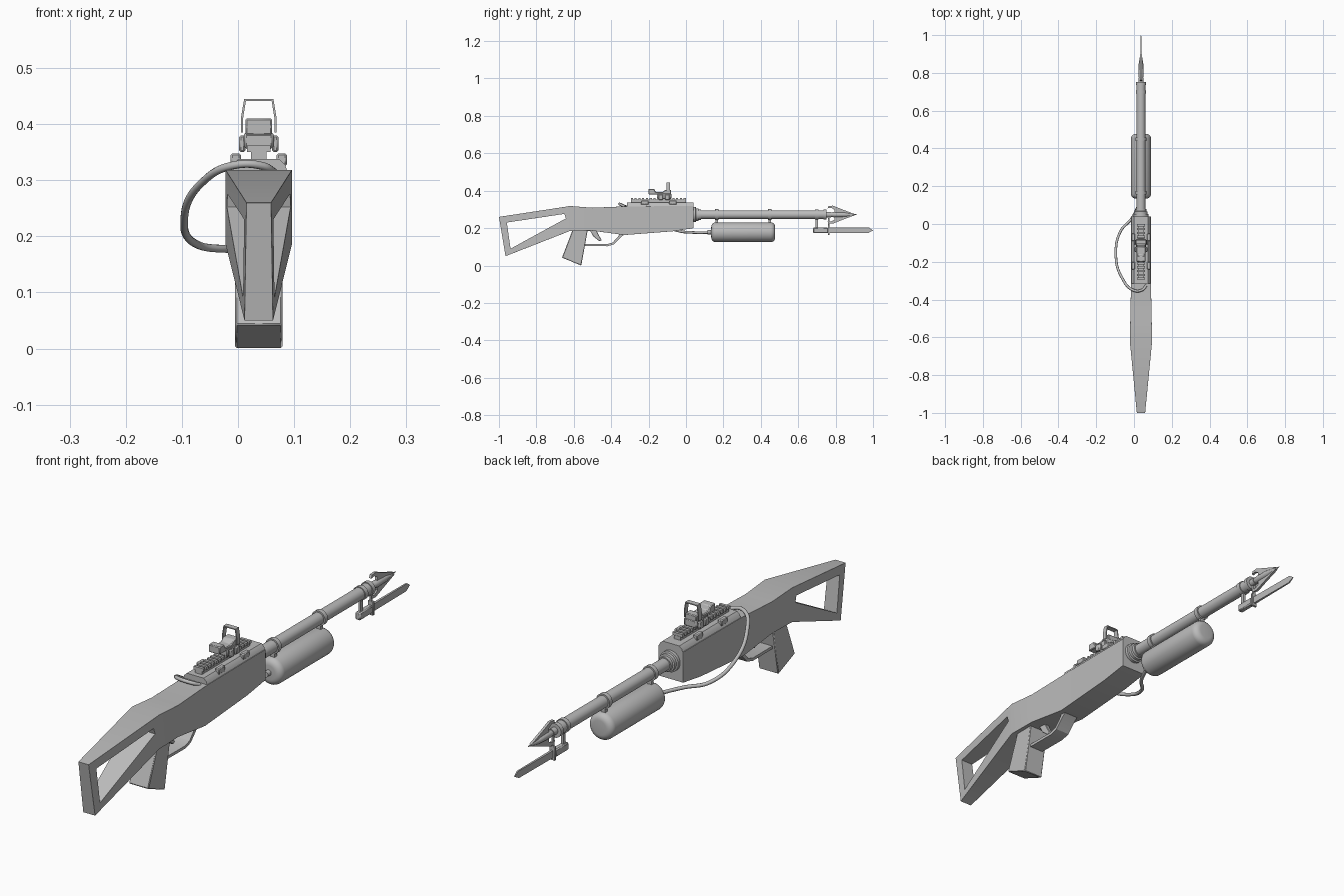
import bpy, bmesh, math
from mathutils import Vector

cube = bpy.data.objects.get("Cube")
if cube:
    bpy.data.objects.remove(cube)

CX = 0.037     # centre line of the gun
BORE = 0.272   # barrel height

grey = bpy.data.materials.new("plain_grey")
grey.use_nodes = True
grey.diffuse_color = (0.5, 0.5, 0.5, 1)
grey.node_tree.nodes["Principled BSDF"].inputs["Base Color"].default_value = (0.5, 0.5, 0.5, 1)


def finish(name, bm, bevel=0, segments=1):
    bmesh.ops.recalc_face_normals(bm, faces=bm.faces)
    mesh = bpy.data.meshes.new(name)
    bm.to_mesh(mesh)
    bm.free()
    mesh.materials.append(grey)
    obj = bpy.data.objects.new(name, mesh)
    bpy.context.collection.objects.link(obj)
    if bevel:
        mod = obj.modifiers.new("bevel", "BEVEL")
        mod.width, mod.segments = bevel, segments
        mod.limit_method, mod.angle_limit = "ANGLE", math.radians(35)
    bpy.ops.object.select_all(action="DESELECT")
    obj.select_set(True)
    bpy.context.view_layer.objects.active = obj
    bpy.ops.object.shade_smooth_by_angle(angle=math.radians(30))
    return obj


def slab(name, pts, half, faces=None, bevel=0, segments=1, cx=CX):
    """Side profile of (y, z) points given thickness across x; open rims are closed."""
    width = half if callable(half) else lambda y: half
    faces = faces or [range(len(pts))]
    bm = bmesh.new()
    sides = [[bm.verts.new((cx + s * width(y), y, z)) for y, z in pts] for s in (-1, 1)]
    for side in sides:
        for f in faces:
            bm.faces.new([side[i] for i in f])
    twin = dict(zip(sides[0], sides[1]))
    for e in [e for e in bm.edges if e.is_boundary and e.verts[0] in twin]:
        a, b = e.verts
        bm.faces.new((a, b, twin[b], twin[a]))
    return finish(name, bm, bevel, segments)


def box(name, x, y, z, bevel=0):
    """Block from (min, max) pairs, x measured from the centre line."""
    return slab(name, [(y[0], z[0]), (y[1], z[0]), (y[1], z[1]), (y[0], z[1])],
                (x[1] - x[0]) / 2, bevel=bevel, cx=CX + (x[0] + x[1]) / 2)


def lathe(name, profile, z=BORE, sides=32):
    """Round part about a line along y from (y, radius) points."""
    bm = bmesh.new()
    rings = []
    for y, r in profile:
        rings.append([bm.verts.new((CX + r * math.cos(2 * math.pi * i / sides), y,
                                    z + r * math.sin(2 * math.pi * i / sides)))
                      for i in range(sides)])
    for a, b in zip(rings, rings[1:]):
        for i in range(sides):
            j = (i + 1) % sides
            bm.faces.new((a[i], a[j], b[j], b[i]))
    bm.faces.new(rings[0])
    bm.faces.new(rings[-1])
    return finish(name, bm)


def tube(name, pts, radius):
    curve = bpy.data.curves.new(name, "CURVE")
    curve.dimensions = "3D"
    curve.bevel_depth, curve.bevel_resolution = radius, 3
    curve.resolution_u, curve.use_fill_caps = 10, True
    sp = curve.splines.new("BEZIER")
    sp.bezier_points.add(len(pts) - 1)
    for p, co in zip(sp.bezier_points, pts):
        p.co = Vector(co)
        p.handle_left_type = p.handle_right_type = "AUTO"
    curve.materials.append(grey)
    obj = bpy.data.objects.new(name, curve)
    bpy.context.collection.objects.link(obj)
    bpy.ops.object.select_all(action="DESELECT")
    obj.select_set(True)
    bpy.context.view_layer.objects.active = obj
    bpy.ops.object.convert(target="MESH")
    bpy.ops.object.shade_smooth_by_angle(angle=math.radians(50))


# Stock with its opening, running into the body
def body_half(y):
    if y < -0.62:
        return 0.022 + (y + 1) / 0.38 * 0.037
    return 0.059 - min(1, (y + 0.62) / 0.29) * 0.006


outer = [(-1, 0.26), (-0.62, 0.318), (-0.62, 0.185), (-0.965, 0.05)]
inner = [(-0.958, 0.23), (-0.65, 0.276), (-0.642, 0.252), (-0.938, 0.09)]
top = [(-0.5, 0.309), (-0.33, 0.316), (-0.07, 0.318), (0.04, 0.318)]
bottom = [(-0.5, 0.186), (-0.33, 0.163), (-0.07, 0.183), (0.04, 0.2)]
ring = [(i, (i + 1) % 4, 4 + (i + 1) % 4, 4 + i) for i in range(4)]
strip = [(1, 8, 12, 2)] + [(8 + i, 9 + i, 13 + i, 12 + i) for i in range(3)]
slab("stock_and_body", outer + inner + top + bottom, body_half, ring + strip, 0.007, 2)

# Grip, trigger and guard
slab("grip", [(-0.595, 0.22), (-0.663, 0.042), (-0.56, 0), (-0.52, 0.22)], 0.042, bevel=0.003)
slab("trigger", [(-0.515, 0.19), (-0.48, 0.19), (-0.468, 0.165), (-0.45, 0.135),
                 (-0.463, 0.13), (-0.495, 0.155)], 0.009, bevel=0.002)
guard_out = [(-0.55, 0.104), (-0.42, 0.103), (-0.385, 0.113), (-0.35, 0.15), (-0.325, 0.17)]
guard_in = [(-0.55, 0.115), (-0.422, 0.114), (-0.392, 0.123), (-0.362, 0.157), (-0.35, 0.18)]
slab("trigger_guard", guard_out + guard_in, 0.03,
     [(i, i + 1, i + 6, i + 5) for i in range(4)])

# Chamfered receiver cover
bm = bmesh.new()
section = [(-0.053, 0.31), (-0.047, 0.328), (-0.036, 0.338),
           (0.036, 0.338), (0.047, 0.328), (0.053, 0.31)]
face = bm.faces.new([bm.verts.new((CX + x, -0.315, z)) for x, z in section])
ext = bmesh.ops.extrude_face_region(bm, geom=[face], use_keep_orig=True)
bmesh.ops.translate(bm, vec=(0, 0.355, 0),
                    verts=[v for v in ext["geom"] if isinstance(v, bmesh.types.BMVert)])
finish("receiver_cover", bm)

# Side clips on the cover
for side in (-1, 1):
    for y in (-0.22, -0.07):
        x = sorted((side * 0.032, side * 0.05))
        box("cover_clip", x, (y - 0.02, y + 0.02), (0.325, 0.348), 0.003)

# Toothed rail
box("rail_base", (-0.014, 0.014), (-0.295, 0), (0.336, 0.352))
for i in range(15):
    y = -0.295 + i * 0.0202
    box("rail_tooth", (-0.021, 0.021), (y, y + 0.011), (0.35, 0.362))

# Reflex sight
box("sight_mount", (-0.026, 0.026), (-0.155, -0.078), (0.356, 0.386), 0.004)
for side in (-1, 1):
    for y in (-0.135, -0.1):
        box("mount_clamp", sorted((side * 0.024, side * 0.035)),
            (y - 0.012, y + 0.012), (0.35, 0.38), 0.003)
slab("sight_body", [(-0.2, 0.38), (-0.08, 0.38), (-0.08, 0.405), (-0.11, 0.405),
                    (-0.125, 0.393), (-0.162, 0.393), (-0.17, 0.41), (-0.2, 0.41)],
     0.024, bevel=0.003)
bm = bmesh.new()
hoop = [[(-0.032, 0.385), (-0.032, 0.41), (-0.026, 0.445), (0.026, 0.445), (0.032, 0.41), (0.032, 0.385)],
        [(-0.028, 0.385), (-0.028, 0.41), (-0.023, 0.441), (0.023, 0.441), (0.028, 0.41), (0.028, 0.385)]]
loops = [[[bm.verts.new((CX + x, y, z)) for x, z in h] for h in hoop] for y in (-0.105, -0.085)]
for i in range(5):
    (a, b), (c, d) = loops
    for p, q in ((a, b), (b, d), (d, c), (c, a)):
        bm.faces.new((p[i], p[i + 1], q[i + 1], q[i]))
finish("sight_hoop", bm)

# Barrel with collars and rings
lathe("barrel", [(0.03, 0.0235), (0.745, 0.0235)])
lathe("barrel_collar", [(0.035, 0.04), (0.052, 0.04), (0.054, 0.034),
                        (0.066, 0.034), (0.068, 0.028), (0.08, 0.028)])
lathe("muzzle_ring", [(0.735, 0.027), (0.752, 0.027), (0.752, 0.014), (0.775, 0.014)])
for y in (0.165, 0.448):
    lathe("barrel_ring", [(y - 0.009, 0.029), (y + 0.009, 0.029)])
    box("tank_bracket", (-0.009, 0.009), (y - 0.007, y + 0.007), (0.215, 0.255))

# Gas tank with rounded ends, and its hose
arc = [(0.024 * (1 - math.cos(a)), 0.028 + 0.025 * math.sin(a))
       for a in [math.pi / 2 * i / 5 for i in range(6)]]
lathe("gas_tank", [(0.135 + d, r) for d, r in arc] + [(0.477 - d, r) for d, r in reversed(arc)], 0.178)
lathe("tank_valve", [(0.115, 0.011), (0.14, 0.011)], 0.178)
tube("gas_hose", [(0.065, -0.325, 0.314), (0.045, -0.348, 0.325), (0, -0.352, 0.328),
                  (-0.066, -0.28, 0.294), (-0.096, -0.16, 0.228), (-0.072, -0.04, 0.185),
                  (-0.012, 0.03, 0.177), (CX, 0.13, 0.176)], 0.007)

# Harpoon head with swept barbs
lathe("harpoon_point", [(0.76, 0.009), (0.79, 0.014), (0.85, 0.012), (0.915, 0.001)], sides=16)
for s in (-1, 1):
    slab("harpoon_barb", [(0.9, BORE + s * 0.004), (0.83, BORE + s * 0.03), (0.785, BORE + s * 0.048),
                          (0.762, BORE + s * 0.046), (0.757, BORE + s * 0.034), (0.775, BORE + s * 0.037),
                          (0.795, BORE + s * 0.026), (0.79, BORE)], 0.005)

# Bayonet under the muzzle
lathe("bayonet_ring", [(0.69, 0.027), (0.708, 0.027)])
box("bayonet_post", (-0.005, 0.005), (0.692, 0.706), (0.19, 0.255))
box("bayonet_handle", (-0.011, 0.011), (0.68, 0.76), (0.173, 0.203), 0.004)
box("bayonet_guard", (-0.012, 0.012), (0.758, 0.768), (0.163, 0.218), 0.002)
slab("bayonet_blade", [(0.765, 0.174), (0.975, 0.174), (1, 0.188), (0.98, 0.202), (0.765, 0.202)],
     lambda y: 0.005 if y < 0.9 else 0.003 if y < 0.99 else 0.001, bevel=0)
box("bayonet_link", (-0.004, 0.004), (0.758, 0.767), (0.21, 0.255))
